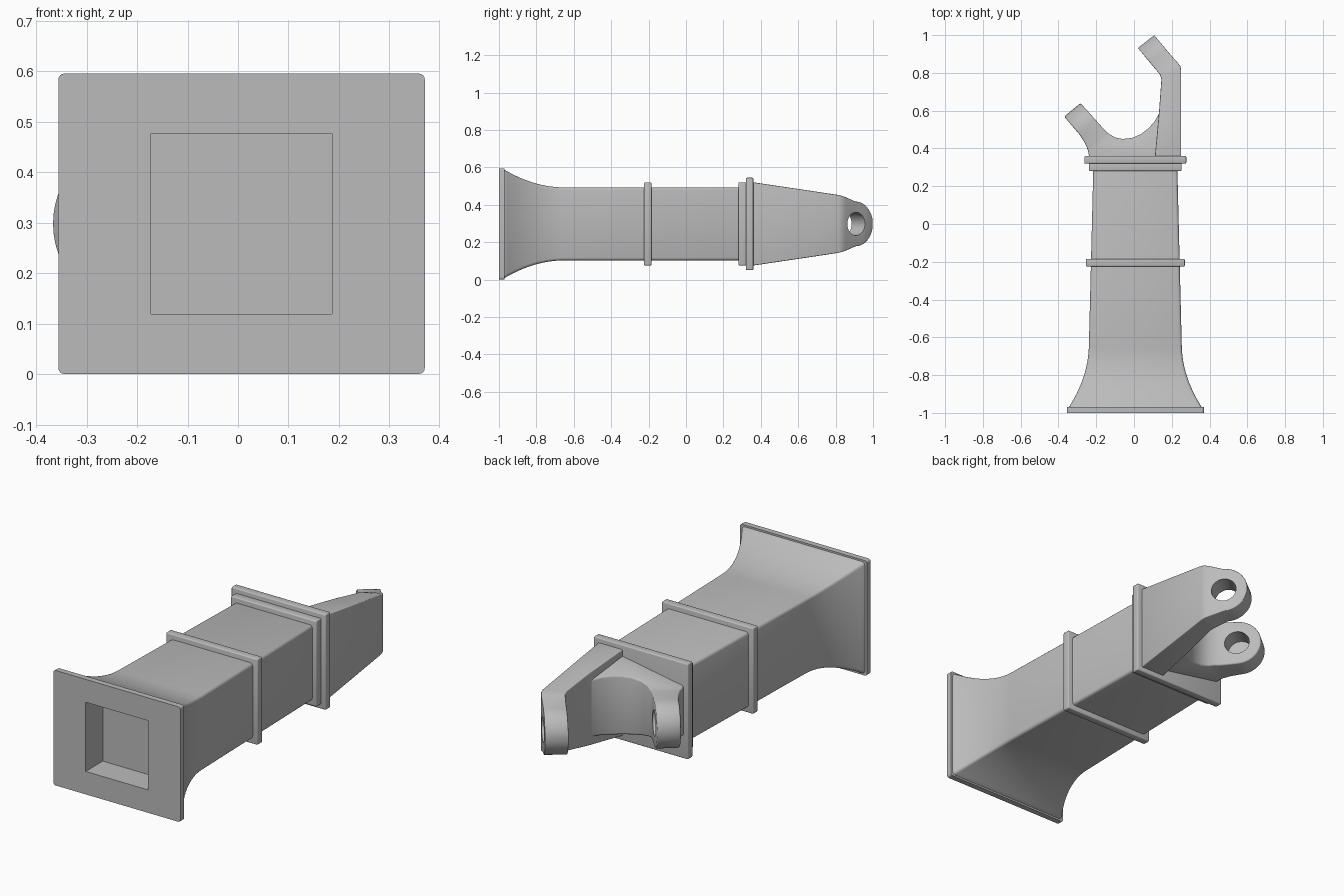
import bpy, bmesh
from math import sin, cos, radians, pi
from mathutils import Vector

if "Cube" in bpy.data.objects:
    bpy.data.objects.remove(bpy.data.objects["Cube"])

GREY = bpy.data.materials.new("plain grey")
GREY.use_nodes = True
GREY.diffuse_color = (0.5, 0.5, 0.5, 1)
GREY.node_tree.nodes["Principled BSDF"].inputs["Base Color"].default_value = (0.5, 0.5, 0.5, 1)

CX, CZ = 0.007, 0.298                      # axis of the body
ALONG = Vector((-0.64, 0.77, 0)).normalized()   # direction of both prongs
ACROSS = Vector((ALONG.y, -ALONG.x, 0))         # direction of the pin holes
TIP_R, HOLE_R = 0.12, 0.062


def loft(name, rings):
    """Skin a row of equal-sized rings and cap both ends."""
    bm = bmesh.new()
    rows = [[bm.verts.new(p) for p in ring] for ring in rings]
    n = len(rows[0])
    for a, b in zip(rows, rows[1:]):
        for i in range(n):
            j = (i + 1) % n
            bm.faces.new((a[i], a[j], b[j], b[i]))
    bm.faces.new(rows[0])
    bm.faces.new(rows[-1])
    bmesh.ops.recalc_face_normals(bm, faces=bm.faces)
    mesh = bpy.data.meshes.new(name)
    bm.to_mesh(mesh)
    bm.free()
    obj = bpy.data.objects.new(name, mesh)
    bpy.context.collection.objects.link(obj)
    mesh.materials.append(GREY)
    return obj


def activate(obj):
    bpy.ops.object.select_all(action='DESELECT')
    obj.select_set(True)
    bpy.context.view_layer.objects.active = obj


def bevel(obj, width):
    mod = obj.modifiers.new("Bevel", 'BEVEL')
    mod.width, mod.segments = width, 3
    mod.limit_method, mod.angle_limit = 'ANGLE', radians(40)
    activate(obj)
    bpy.ops.object.modifier_apply(modifier=mod.name)


def combine(obj, tool, operation):
    """Boolean with a helper solid, then drop the helper."""
    tool.hide_render = True
    mod = obj.modifiers.new("Cut", 'BOOLEAN')
    mod.operation, mod.object, mod.solver = operation, tool, 'EXACT'
    activate(obj)
    bpy.ops.object.modifier_apply(modifier=mod.name)
    bpy.data.objects.remove(tool)


def smooth(obj):
    activate(obj)
    bpy.ops.object.shade_smooth_by_angle(angle=radians(35))


def section(y, hx, hz):
    return [(CX + sx * hx, y, CZ + sz * hz)
            for sx, sz in ((-1, -1), (1, -1), (1, 1), (-1, 1))]


def block(name, y0, y1, hx, hz):
    return loft(name, [section(y0, hx, hz), section(y1, hx, hz)])


def pin_hole(center, w0, w1):
    """Round cutter along ACROSS."""
    ring = [(HOLE_R * cos(a), HOLE_R * sin(a)) for a in (2 * pi * i / 32 for i in range(32))]
    return loft("pin_cutter", [[center + ALONG * u + ACROSS * w + Vector((0, 0, v))
                                for u, v in ring] for w in (w0, w1)])


# Flared, slightly tapering body
stations = [-0.98 + 0.33 * i / 12 for i in range(13)] + [0.3]
rings = []
for y in stations:
    flare = (max(0, -0.65 - y) / 0.33) ** 2
    rings.append(section(y, 0.246 - 0.025 * (y + 0.65) + 0.104 * flare, 0.195 + 0.1 * flare))
body = loft("body", rings)
bevel(body, 0.014)

# Front plate and the square socket cut through it into the body
plate = block("front_plate", -1.0, -0.97, 0.363, 0.2975)
mod_edges = [e for e in plate.data.edges
             if abs(plate.data.vertices[e.vertices[0]].co.y
                    - plate.data.vertices[e.vertices[1]].co.y) > 0.01]
attr = plate.data.attributes.new("bevel_weight_edge", 'FLOAT', 'EDGE')
for e in mod_edges:
    attr.data[e.index].value = 1
corner = plate.modifiers.new("Corners", 'BEVEL')
corner.width, corner.segments, corner.limit_method = 0.012, 4, 'WEIGHT'
activate(plate)
bpy.ops.object.modifier_apply(modifier=corner.name)
for part in (plate, body):
    combine(part, block("socket_cutter", -1.1, -0.86, 0.179, 0.179), 'DIFFERENCE')
    smooth(part)

# Raised collars
for name, y0, y1, hx, hz in (("middle_collar", -0.225, -0.185, 0.262, 0.222),
                             ("rear_collar", 0.28, 0.325, 0.245, 0.222),
                             ("end_collar", 0.32, 0.36, 0.27, 0.247)):
    collar = block(name, y0, y1, hx, hz)
    bevel(collar, 0.006)
    smooth(collar)

# Long arm: bent, tapering, with a round tip
end_in, end_out = Vector((0.02, 0.932, 0)), Vector((0.107, 1.0, 0))
path = [(Vector(a + (0,)), Vector(b + (0,)), h) for a, b, h in (
    ((0.11, 0.35), (0.25, 0.35), 0.224),
    ((0.133, 0.6), (0.25, 0.6), 0.187),
    ((0.145, 0.765), (0.25, 0.815), 0.155),
    ((0.138, 0.79), (0.245, 0.835), 0.15),
    ((0.13, 0.8), (0.232, 0.853), 0.144))]
for i in range(9):
    a = radians(85) * i / 8
    back = ALONG * (TIP_R - TIP_R * sin(a))
    path.append((end_in - back, end_out - back, TIP_R * cos(a)))
long_arm = loft("long_arm", [[p + Vector((0, 0, CZ + s * h))
                              for p, s in ((a, -1), (b, -1), (b, 1), (a, 1))]
                             for a, b, h in path])
bevel(long_arm, 0.01)
pin = (end_in + end_out) / 2 - ALONG * TIP_R + Vector((0, 0, CZ))
combine(long_arm, pin_hole(pin, -0.2, 0.2), 'DIFFERENCE')
smooth(long_arm)

# Short arm: plan outline with the curved throat, trimmed by a side profile
plan = [(0.145, 0.62), (0.13, 0.58), (0.107, 0.54), (0.075, 0.505), (0.035, 0.475),
        (-0.01, 0.456), (-0.06, 0.45), (-0.1, 0.458), (-0.14, 0.482), (-0.165, 0.508),
        (-0.283, 0.64), (-0.37, 0.569), (-0.29, 0.475), (-0.265, 0.437), (-0.247, 0.4),
        (-0.235, 0.35), (0.145, 0.35)]
short_arm = loft("short_arm", [[(x, y, z) for x, y in plan] for z in (-0.1, 0.7)])
tip = Vector((-0.3265, 0.6045, 0))
pin = tip - ALONG * TIP_R
reach = pin.dot(ALONG)
upper = [(0, 0.245), (reach - 0.11, 0.124)]
arc = [(reach + TIP_R * sin(a), TIP_R * cos(a)) for a in (pi * i / 18 for i in range(19))]
side = upper + arc + [(s, -h) for s, h in reversed(upper)]
trim = loft("side_profile", [[ALONG * s + ACROSS * w + Vector((0, 0, CZ + h))
                              for s, h in side] for w in (-1, 1)])
combine(short_arm, trim, 'INTERSECT')
bevel(short_arm, 0.01)
combine(short_arm, pin_hole(pin + Vector((0, 0, CZ)), -0.04, 0.2), 'DIFFERENCE')
smooth(short_arm)
